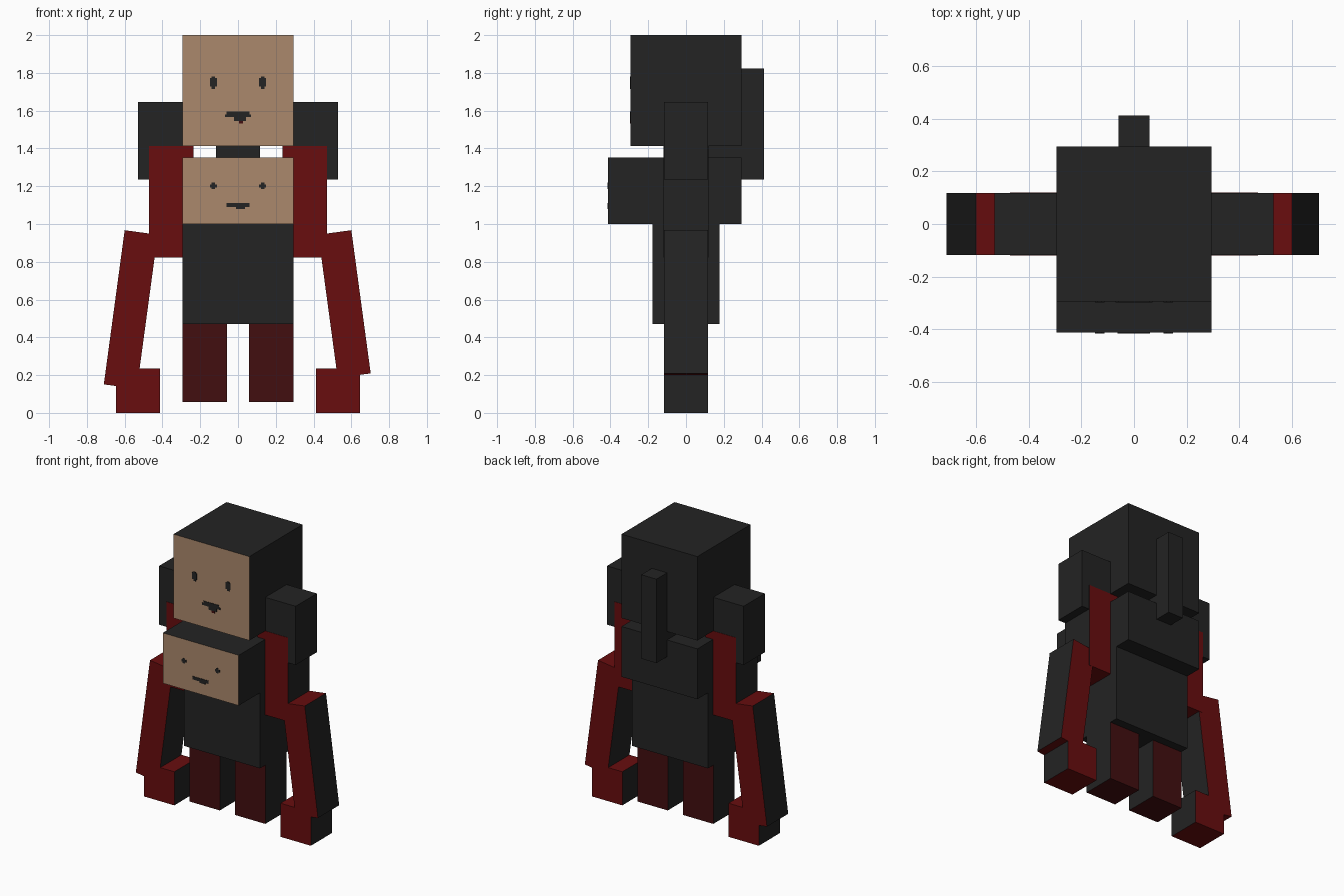
import bpy
from math import radians, sin, cos
from mathutils import Matrix, Vector

if "Cube" in bpy.data.objects:
    bpy.data.objects.remove(bpy.data.objects["Cube"])

U = 2 / 34  # size of one block unit


def material(name, color):
    m = bpy.data.materials.new(name)
    m.use_nodes = True
    m.diffuse_color = (*color, 1)
    m.node_tree.nodes["Principled BSDF"].inputs["Base Color"].default_value = (*color, 1)
    return m


charcoal = material("charcoal", (0.017, 0.017, 0.017))
tan = material("tan", (0.41, 0.25, 0.15))
red = material("red", (0.138, 0.004, 0.0045))
maroon = material("maroon", (0.054, 0.0045, 0.005))


def box(name, lo, hi, base=charcoal, accent=None, rule=None, turn=0):
    """Box between two corners in block units; rule picks faces for the accent colour."""
    lo, hi = Vector(lo) * U, Vector(hi) * U
    bpy.ops.mesh.primitive_cube_add(size=1)
    ob = bpy.context.object
    ob.name = ob.data.name = name
    size = hi - lo
    ob.data.transform(Matrix.Diagonal((*size, 1)))
    ob.location = (lo + hi) / 2
    ob.data.materials.append(base)
    if accent:
        ob.data.materials.append(accent)
        for f in ob.data.polygons:
            f.material_index = int(rule(f.normal))
    ob.rotation_euler.y = turn
    return ob


def front(n):
    return n.y < -0.5


def not_side(n):
    return abs(n.x) < 0.5


# Heads, neck, back spike and body
box("upper_head", (-5, -5, 24), (5, 5, 34), charcoal, tan, front)
box("lower_head", (-5, -7, 17), (5, 5, 23), charcoal, tan, front)
box("neck", (-2, -2, 22), (2, 2, 25))
box("back_spike", (-1, 1.9, 21), (1, 7, 31)).location.z += 0
box("body", (-5, -3, 8), (5, 3, 17))


def mirrored(name, s, x0, x1, y, z0, z1, *colors):
    return box(name, (min(s * x0, s * x1), -y, z0), (max(s * x0, s * x1), y, z1), *colors)


# Limbs: coloured front, back, top and bottom, dark sides
for side, s, length in (("left", 1, 13), ("right", -1, 14)):
    mirrored(side + "_shoulder", s, 5, 9, 2, 21, 28)
    mirrored(side + "_upper_arm", s, 4, 8, 2.03, 14, 24, charcoal, red, not_side)
    mirrored(side + "_hand", s, 7, 11, 2, 0, 4, charcoal, red, not_side)
    mirrored(side + "_leg", s, 1, 5, 2, 1, 8, charcoal, maroon, not_side)
    # Forearm tilted outwards, placed from its outer top corner
    a = radians(7.7)
    cx = 10.2 + sin(a) * length / 2 - cos(a) * 1.5
    cz = 16.44 - cos(a) * length / 2 - sin(a) * 1.5
    arm = box(side + "_forearm", (-1.5, -2, -length / 2), (1.5, 2, length / 2),
              charcoal, red, not_side, -s * a)
    arm.location = (s * cx * U, 0, cz * U)


def plate(name, x0, x1, z0, z1, face_y, mat=charcoal):
    """Thin painted detail on a front face, x and z in model units."""
    box(name, (x0 / U, face_y - 0.05, z0 / U), (x1 / U, face_y + 0.02, z1 / U), mat)


# Eyes
for side, s in (("left", 1), ("right", -1)):
    x = s * 0.13
    plate(side + "_upper_eye", x - 0.018, x + 0.018, 1.727, 1.773, -5)
    plate(side + "_upper_eye_tall", x - 0.009, x + 0.009, 1.716, 1.78, -5)
    plate(side + "_lower_eye", x - 0.018, x + 0.018, 1.193, 1.21, -7)
    plate(side + "_lower_eye_tall", x - 0.009, x + 0.009, 1.184, 1.219, -7)

# Mouths as stepped rows
plate("upper_mouth_top", -0.06, 0.06, 1.58, 1.596, -5)
plate("upper_mouth_middle", -0.07, 0.07, 1.566, 1.58, -5)
plate("upper_mouth_lip", -0.02, 0.042, 1.545, 1.566, -5)
plate("upper_mouth_tip", 0.004, 0.026, 1.531, 1.545, -5, maroon)
plate("lower_mouth_bar", -0.062, 0.06, 1.09, 1.112, -7)
plate("lower_mouth_lip", -0.01, 0.036, 1.08, 1.09, -7)
